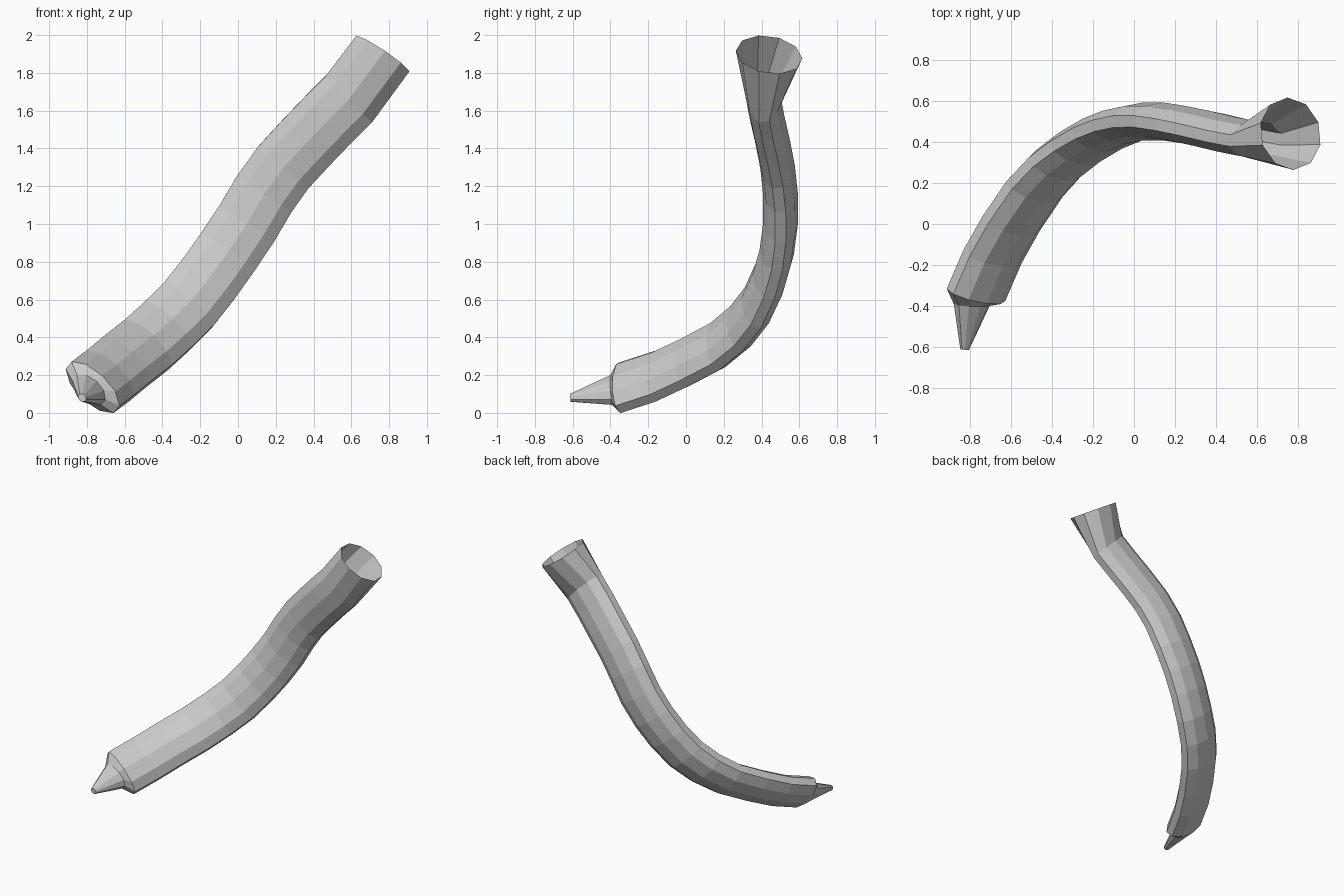
import bpy, bmesh
from math import sin, cos, tau
from mathutils import Vector

if "Cube" in bpy.data.objects:
    bpy.data.objects.remove(bpy.data.objects["Cube"])

SIDES = 10


def ring(center, normal, wide, a, b):
    """Elliptical ring: 'wide' is the long-axis hint, a and b the half widths."""
    n = Vector(normal).normalized()
    w = Vector(wide)
    w = (w - n * w.dot(n)).normalized()
    t = n.cross(w)
    c = Vector(center)
    angles = [tau * (i + 0.5) / SIDES for i in range(SIDES)]
    return [c + w * a * cos(q) + t * b * sin(q) for q in angles]


def loft(name, rings, cap_end=False):
    bm = bmesh.new()
    rows = [[bm.verts.new(p) for p in r] for r in rings]
    for lo, hi in zip(rows, rows[1:]):
        for i in range(SIDES):
            j = (i + 1) % SIDES
            bm.faces.new((lo[i], lo[j], hi[j], hi[i]))
    if cap_end:
        bm.faces.new(rows[-1])
    bmesh.ops.recalc_face_normals(bm, faces=bm.faces)
    mesh = bpy.data.meshes.new(name)
    bm.to_mesh(mesh)
    bm.free()
    obj = bpy.data.objects.new(name, mesh)
    bpy.context.collection.objects.link(obj)
    return obj


# Curved flattened tube
path = [Vector(p) for p in (
    (-0.77, -0.345, 0.135), (-0.69, -0.16, 0.195), (-0.60, 0.0, 0.27),
    (-0.485, 0.17, 0.36), (-0.375, 0.29, 0.46), (-0.265, 0.375, 0.57),
    (-0.155, 0.44, 0.71), (-0.055, 0.48, 0.85), (0.045, 0.5, 1.0),
    (0.14, 0.5, 1.16), (0.24, 0.485, 1.30), (0.36, 0.46, 1.43),
    (0.485, 0.43, 1.56), (0.59, 0.41, 1.665))]
low_wide, high_wide = Vector((0.75, -0.05, -0.66)), Vector((0.80, 0, -0.60))
last = len(path) - 1
tube = []
for i, p in enumerate(path):
    tangent = path[min(i + 1, last)] - path[max(i - 1, 0)]
    wide = low_wide.lerp(high_wide, min(1, i / 7))
    tube.append(ring(p, tangent, wide, 0.182, 0.092))
loft("curved_tube", tube)

# Flared round mouth, open at the top
mouth = ring((0.763, 0.44, 1.897), (0.55, 0.14, 0.82), high_wide, 0.178, 0.178)
loft("flared_mouth", [tube[-1], mouth])

# Stepped nozzle with a small blunt tip
shoulder = ring((-0.79, -0.393, 0.122), (0.1, 1, 0.12), low_wide, 0.105, 0.062)
tip = ring((-0.825, -0.612, 0.08), (0.05, 1, 0.05), low_wide, 0.024, 0.02)
loft("nozzle", [tube[0], shoulder, tip], cap_end=True)
